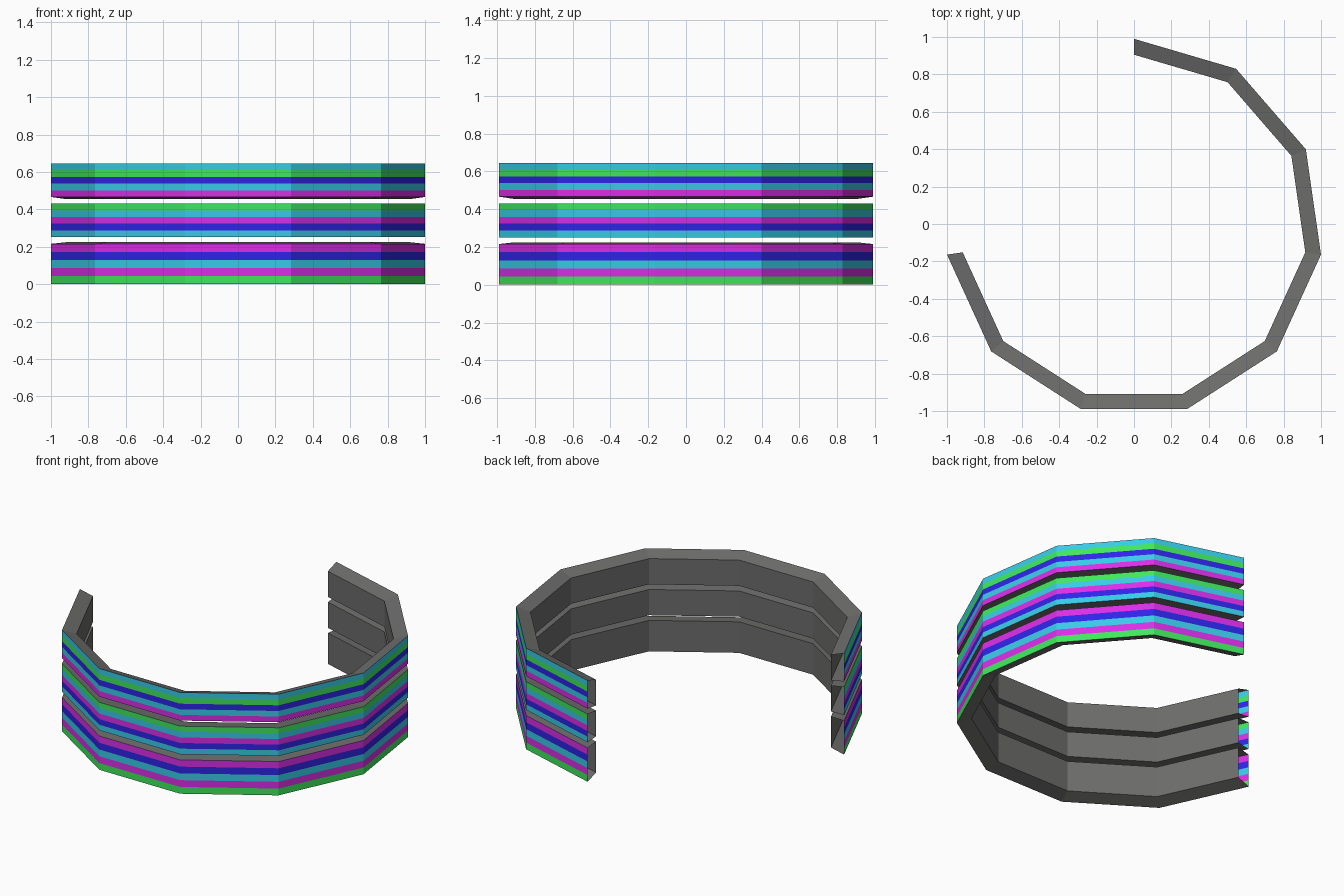
import bpy, bmesh
from math import sin, cos, tau, pi

if "Cube" in bpy.data.objects:
    bpy.data.objects.remove(bpy.data.objects["Cube"])

SIDES, SPAN = 11, 8          # eleven-sided ring with three sides left open
R_OUT, INNER = 1.01, 0.916   # inner shell is the outer shell shrunk about the centre
Y_SHIFT, Z_MID = -0.02, 0.3225
LOW, STEP = 0.0431, 0.0358   # stripe heights: lower band, then the rest
LOW_TOP = 5 * LOW

COLOURS = {
    "dark_grey": (0.153, 0.153, 0.15, 1),
    "green": (0.05, 0.80, 0.11, 1),
    "cyan": (0.04, 0.60, 0.80, 1),
    "blue": (0.028, 0.018, 0.80, 1),
    "magenta": (0.70, 0.028, 0.80, 1),
}
NAMES = list(COLOURS)
MATS = []
for name, colour in COLOURS.items():
    m = bpy.data.materials.new(name)
    m.diffuse_color = colour
    m.use_nodes = True
    m.node_tree.nodes["Principled BSDF"].inputs["Base Color"].default_value = m.diffuse_color
    MATS.append(m)


def point(i, z, s):
    a = pi / 2 - i * tau / SIDES
    return (s * R_OUT * cos(a), s * R_OUT * sin(a) + Y_SHIFT, Z_MID + s * (z - Z_MID))


def band(name, z0, step, stripes):
    """Hollow faceted band: striped outside, plain inside and edges, open ends."""
    bm = bmesh.new()
    n = len(stripes)
    # closed cross-section: outer edge going up, then the two inner corners
    profile = [(z0 + k * step, 1.0) for k in range(n + 1)]
    profile += [(z0 + n * step, INNER), (z0, INNER)]
    rings = [[bm.verts.new(point(i, z, s)) for z, s in profile] for i in range(SPAN + 1)]
    count = len(profile)
    for a, b in zip(rings, rings[1:]):
        for k in range(count):
            j = (k + 1) % count
            # the angle runs clockwise, so this order faces outwards
            f = bm.faces.new((a[k], a[j], b[j], b[k]))
            f.material_index = NAMES.index(stripes[k]) if k < n else 0
    mesh = bpy.data.meshes.new(name)
    bm.to_mesh(mesh)
    bm.free()
    for m in MATS:
        mesh.materials.append(m)
    bpy.context.collection.objects.link(bpy.data.objects.new(name, mesh))


# three stacked bands with one stripe height of gap between them
band("lower_band", 0.0, LOW, ["green", "magenta", "cyan", "blue", "magenta"])
band("middle_band", LOW_TOP + STEP, STEP, ["cyan", "blue", "magenta", "cyan", "green"])
band("upper_band", LOW_TOP + 7 * STEP, STEP, ["magenta", "cyan", "blue", "green", "cyan"])
